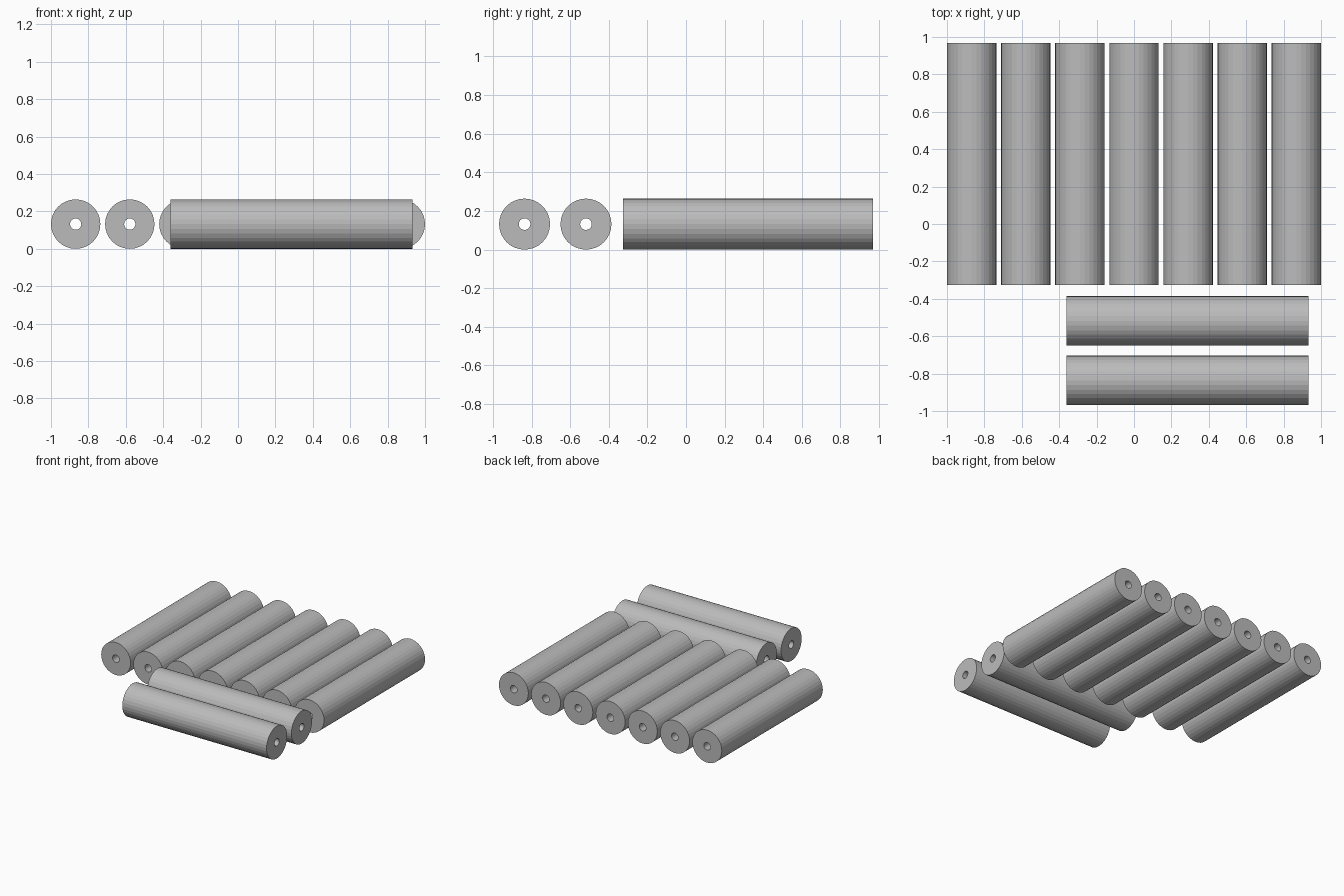
import bpy
import bmesh
from math import pi, sin, cos
from mathutils import Matrix

old = bpy.data.objects.get("Cube")
if old:
    bpy.data.objects.remove(old, do_unlink=True)

SIDES = 32
OUTER, BORE, LENGTH = 0.132, 0.03, 1.294

grey = bpy.data.materials.new("plain_grey")
grey.use_nodes = True
colour = (0.5, 0.5, 0.5, 1)
grey.diffuse_color = colour
grey.node_tree.nodes["Principled BSDF"].inputs["Base Color"].default_value = colour


def tube_mesh():
    """Thick-walled tube lying along y, with a narrow bore right through it."""
    bm = bmesh.new()
    half = LENGTH / 2
    # closed wall section, spun around the axis
    section = [(OUTER, -half), (OUTER, half), (BORE, half), (BORE, -half)]
    rings = []
    for r, y in section:
        angles = [2 * pi * i / SIDES for i in range(SIDES)]
        rings.append([bm.verts.new((r * cos(a), y, r * sin(a))) for a in angles])
    for k, ring in enumerate(rings):
        following = rings[(k + 1) % len(rings)]
        for i in range(SIDES):
            j = (i + 1) % SIDES
            bm.faces.new((ring[i], ring[j], following[j], following[i]))
    bmesh.ops.recalc_face_normals(bm, faces=bm.faces)
    mesh = bpy.data.meshes.new("tube")
    bm.to_mesh(mesh)
    bm.free()
    mesh.materials.append(grey)
    return mesh


tube = tube_mesh()


def add_tube(name, x, y, turn=0):
    obj = bpy.data.objects.new(name, tube)
    obj.matrix_world = Matrix.Translation((x, y, OUTER)) @ Matrix.Rotation(turn, 4, "Z")
    bpy.context.collection.objects.link(obj)


# row of seven tubes running front to back
for n in range(7):
    add_tube(f"lengthwise_tube_{n + 1}", (n - 3) * 0.2893, 0.322)

# two tubes lying across the front
for n, y in enumerate((-0.518, -0.836)):
    add_tube(f"crosswise_tube_{n + 1}", 0.287, y, pi / 2)
